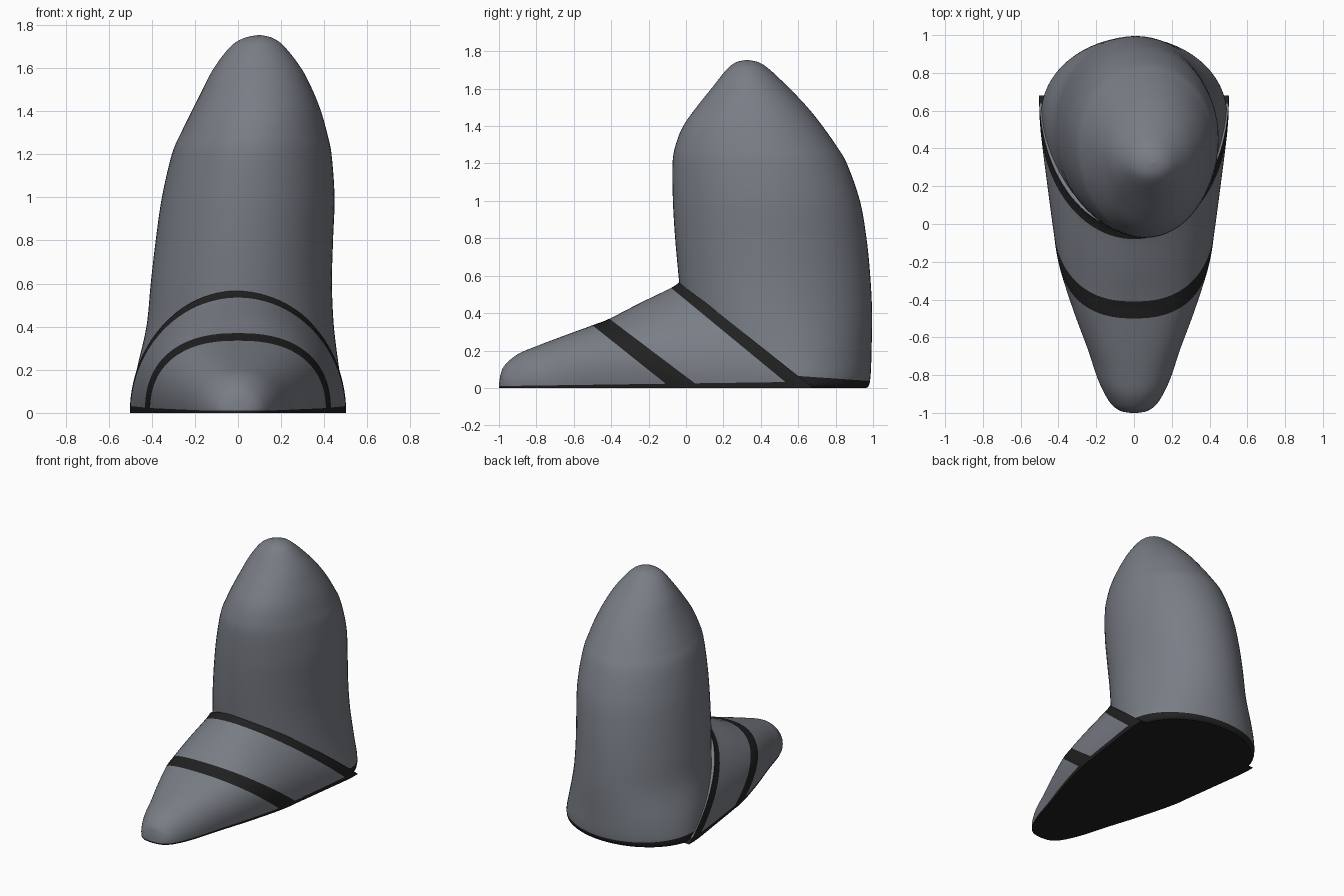
import bpy, bmesh, math
from mathutils import Vector

if "Cube" in bpy.data.objects:
    bpy.data.objects.remove(bpy.data.objects["Cube"])


def material(name, rgb):
    m = bpy.data.materials.new(name)
    m.diffuse_color = (*rgb, 1)
    m.use_nodes = True
    m.node_tree.nodes["Principled BSDF"].inputs["Base Color"].default_value = m.diffuse_color
    return m


MATS = [material("slate_grey", (0.19, 0.205, 0.235)), material("rubber_black", (0.015, 0.015, 0.015))]
SEG = 6  # smooth steps between two listed sections


def smooth_rows(rows):
    """Catmull-Rom interpolation through the listed sections."""
    out = []
    for i in range(len(rows) - 1):
        p0, p1 = rows[max(i - 1, 0)], rows[i]
        p2, p3 = rows[i + 1], rows[min(i + 2, len(rows) - 1)]
        for k in range(SEG):
            t = k / SEG
            out.append([0.5 * (2 * b + (c - a) * t + (2 * a - 5 * b + 4 * c - d) * t * t
                               + (3 * b - a - 3 * c + d) * t ** 3)
                        for a, b, c, d in zip(p0, p1, p2, p3)])
    return out + [list(rows[-1])]


def loft(name, rings, dark_spans, sole_co, sole_no):
    """Skin closed rings, cap both ends, then cut in the dark sole."""
    bm = bmesh.new()
    vs = [[bm.verts.new(p) for p in r] for r in rings]
    n = len(vs[0])
    for i in range(len(vs) - 1):
        for j in range(n):
            k = (j + 1) % n
            f = bm.faces.new((vs[i][j], vs[i][k], vs[i + 1][k], vs[i + 1][j]))
            f.material_index = int(i // SEG in dark_spans)
    bm.faces.new(vs[0][::-1])
    bm.faces.new(vs[-1])
    bmesh.ops.remove_doubles(bm, verts=bm.verts[:], dist=0.0002)
    bmesh.ops.recalc_face_normals(bm, faces=bm.faces[:])
    co, no = Vector(sole_co), Vector(sole_no)
    bmesh.ops.bisect_plane(bm, geom=bm.verts[:] + bm.edges[:] + bm.faces[:], plane_co=co, plane_no=no)
    for f in bm.faces:
        f.smooth = True
        if (f.calc_center_median() - co).dot(no) < 0:
            f.material_index = 1
    me = bpy.data.meshes.new(name)
    bm.to_mesh(me)
    bm.free()
    for m in MATS:
        me.materials.append(m)
    ob = bpy.data.objects.new(name, me)
    bpy.context.collection.objects.link(ob)
    bpy.ops.object.select_all(action='DESELECT')
    ob.select_set(True)
    bpy.context.view_layer.objects.active = ob
    bpy.ops.object.shade_smooth_by_angle(angle=math.radians(40))
    return ob


# Upright body: z, left x, right x, front y, back y, y of greatest width
BODY = [
    (0.000, -.475, .475, -.01, .965, .58),
    (0.020, -.490, .490, -.01, .980, .58),
    (0.080, -.488, .488, -.01, .988, .58),
    (0.20, -.470, .470, -.015, .992, .55),
    (0.40, -.425, .445, -.02, .995, .49),
    (0.60, -.405, .436, -.040, .985, .47),
    (0.80, -.382, .441, -.058, .965, .46),
    (1.00, -.353, .448, -.070, .93, .45),
    (1.20, -.307, .434, -.072, .86, .43),
    (1.30, -.264, .413, -.055, .80, .41),
    (1.40, -.215, .385, -.015, .73, .39),
    (1.50, -.165, .345, .055, .65, .37),
    (1.60, -.112, .293, .135, .555, .35),
    (1.70, -.035, .215, .215, .450, .33),
    (1.74, .030, .160, .265, .390, .325),
    (1.754, .099, .101, .324, .326, .325),
]


def body_ring(row, n=64):
    z, xl, xr, yf, yb, yc = row
    xc, hw = (xl + xr) / 2, (xr - xl) / 2
    pts = []
    for j in range(n):
        a = 2 * math.pi * j / n
        s = math.sin(a)
        pts.append((xc + hw * math.cos(a), yc + s * (yb - yc if s > 0 else yc - yf), z))
    return pts


# Foot: slanted arches, base y, base half width, top y, top z, fullness
FOOT = [
    (-1.00, .02, -1.00, .015, 2),
    (-.985, .08, -.992, .07, 2),
    (-.93, .135, -.97, .12, 2),
    (-.80, .195, -.90, .18, 2.1),
    (-.60, .255, -.79, .227, 2.2),
    (-.35, .335, -.65, .28, 2.3),
    (-.08, .408, -.50, .335, 2.4),
    (.08, .432, -.41, .37, 2.4),
    (.33, .466, -.25, .452, 2.2),
    (.57, .498, -.08, .535, 2.0),
    (.68, .502, -.035, .567, 2.0),
]


def foot_ring(row, n=48):
    yb, w, yt, zt, e = row
    pts = []
    for j in range(n + 1):
        a = math.pi * j / n
        c, s = math.cos(a), max(math.sin(a), 0)
        s2 = s ** (2 / e)
        pts.append((w * math.copysign(abs(c) ** (2 / e), c), yb + (yt - yb) * s2, zt * s2))
    return pts


loft("boot_shaft", [body_ring(r) for r in smooth_rows(BODY)], (), (0, .8, .05), (0, .07, 1))
# the two black bands lie between listed foot arches
loft("boot_foot", [foot_ring(r) for r in smooth_rows(FOOT)], (6, 9), (0, 0, .024), (0, -.014, 1))
